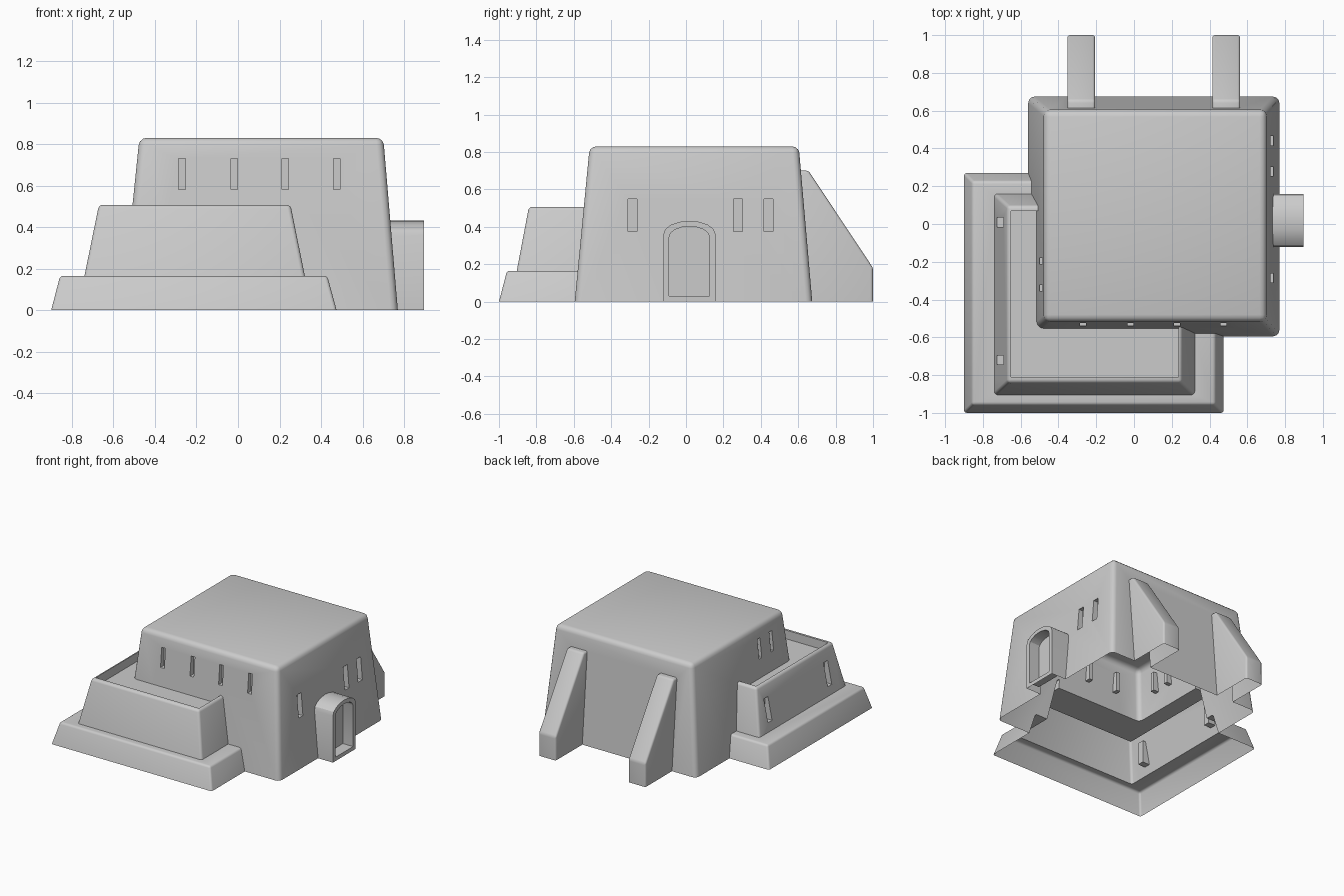
import bpy, bmesh, math

cube = bpy.data.objects.get("Cube")
if cube:
    bpy.data.objects.remove(cube, do_unlink=True)

clay = bpy.data.materials.new("plain grey clay")
clay.use_nodes = True
GREY = (0.6, 0.6, 0.6, 1)
clay.diffuse_color = GREY
clay.node_tree.nodes["Principled BSDF"].inputs["Base Color"].default_value = GREY


def finish(name, bm, bevel=0, segments=3):
    """Round every edge that is off the ground, then make an object."""
    bmesh.ops.recalc_face_normals(bm, faces=bm.faces)
    if bevel:
        low = min(v.co.z for v in bm.verts) + 0.001
        edges = [e for e in bm.edges if max(v.co.z for v in e.verts) > low]
        bmesh.ops.bevel(bm, geom=edges, offset=bevel, segments=segments,
                        profile=0.5, affect='EDGES', clamp_overlap=True)
    mesh = bpy.data.meshes.new(name)
    bm.to_mesh(mesh)
    bm.free()
    mesh.materials.append(clay)
    obj = bpy.data.objects.new(name, mesh)
    bpy.context.collection.objects.link(obj)
    return obj


def block(name, low, high, z0, z1, bevel=0):
    """Battered block between two rectangles (x0, x1, y0, y1)."""
    bm = bmesh.new()
    rings = []
    for (x0, x1, y0, y1), z in ((low, z0), (high, z1)):
        rings.append([bm.verts.new((x, y, z))
                      for x, y in ((x0, y0), (x1, y0), (x1, y1), (x0, y1))])
    a, b = rings
    bm.faces.new(a[::-1])
    bm.faces.new(b)
    for i in range(4):
        j = (i + 1) % 4
        bm.faces.new((a[i], a[j], b[j], b[i]))
    return finish(name, bm, bevel)


def box(name, x0, x1, y0, y1, z0, z1):
    return block(name, (x0, x1, y0, y1), (x0, x1, y0, y1), z0, z1)


def prism(name, profile, x0, x1, bevel=0):
    """Extrude a (y, z) profile along x."""
    bm = bmesh.new()
    face = bm.faces.new([bm.verts.new((x0, y, z)) for y, z in profile])
    new = bmesh.ops.extrude_face_region(bm, geom=[face])["geom"]
    verts = [g for g in new if isinstance(g, bmesh.types.BMVert)]
    bmesh.ops.translate(bm, verts=verts, vec=(x1 - x0, 0, 0))
    return finish(name, bm, bevel)


def arch(y0, y1, z0, spring, top):
    """Door outline with a flattened arch."""
    mid, half = (y0 + y1) / 2, (y1 - y0) / 2
    pts = [(y0, z0), (y1, z0)]
    for i in range(9):
        t = math.pi * i / 8
        pts.append((mid + half * math.cos(t),
                    spring + (top - spring) * math.sin(t)))
    return pts


def combine(target, other, operation):
    mod = target.modifiers.new("join", 'BOOLEAN')
    mod.operation = operation
    mod.solver = 'EXACT'
    mod.object = other
    bpy.context.view_layer.objects.active = target
    bpy.ops.object.modifier_apply(modifier=mod.name)
    bpy.data.objects.remove(other, do_unlink=True)


# Main hall with slit windows on three walls
house = block("adobe_house", (-0.56, 0.77, -0.595, 0.675),
              (-0.475, 0.70, -0.515, 0.603), 0, 0.83, 0.035)
for x in (-0.27, -0.018, 0.227, 0.475):
    combine(house, box("slit", x - 0.016, x + 0.016, -0.7, -0.495, 0.58, 0.73), 'DIFFERENCE')
for y in (-0.195, -0.34):
    combine(house, box("slit", -0.6, -0.455, y - 0.016, y + 0.016, 0.58, 0.73), 'DIFFERENCE')
for y in (-0.286, 0.278, 0.441):
    combine(house, box("slit", 0.69, 0.9, y - 0.025, y + 0.025, 0.375, 0.55), 'DIFFERENCE')

# Terrace with parapet and two slits
terrace = block("terrace", (-0.753, 0.335, -0.917, 0.172),
                (-0.67, 0.253, -0.84, 0.097), 0.1, 0.507, 0.018)
combine(terrace, box("terrace_well", -0.65, 0.235, -0.81, 0.07, 0.44, 0.7), 'DIFFERENCE')
for y in (0.01, -0.72):
    combine(terrace, box("slit", -0.9, -0.665, y - 0.025, y + 0.025, 0.23, 0.405), 'DIFFERENCE')

# Plinth
plinth = block("plinth", (-0.90, 0.475, -1.0, 0.27),
               (-0.857, 0.43, -0.957, 0.227), 0, 0.165, 0.015)

# Arched porch with a recessed door
porch = prism("porch", arch(-0.121, 0.158, 0, 0.36, 0.432), 0.66, 0.897)
combine(porch, prism("door_recess", arch(-0.09, 0.126, 0.03, 0.345, 0.402), 0.81, 1), 'DIFFERENCE')

# Rear buttresses
slope = [(0.5, 0), (1.0, 0), (1.0, 0.18), (0.655, 0.70), (0.5, 0.70)]
buttresses = [prism("buttress", slope, x, x + 0.147, 0.014) for x in (-0.353, 0.415)]

# One continuous shell, open underneath
combine(plinth, terrace, 'UNION')
# The hall fills only its own volume, so the terrace well stays open
for part in [plinth, porch] + buttresses:
    combine(house, part, 'UNION')
bm = bmesh.new()
bm.from_mesh(house.data)
ground = [f for f in bm.faces if max(v.co.z for v in f.verts) < 0.001]
bmesh.ops.delete(bm, geom=ground, context='FACES')
bm.to_mesh(house.data)
bm.free()

bpy.ops.object.select_all(action='DESELECT')
house.select_set(True)
bpy.context.view_layer.objects.active = house
bpy.ops.object.shade_smooth_by_angle(angle=math.radians(30))
